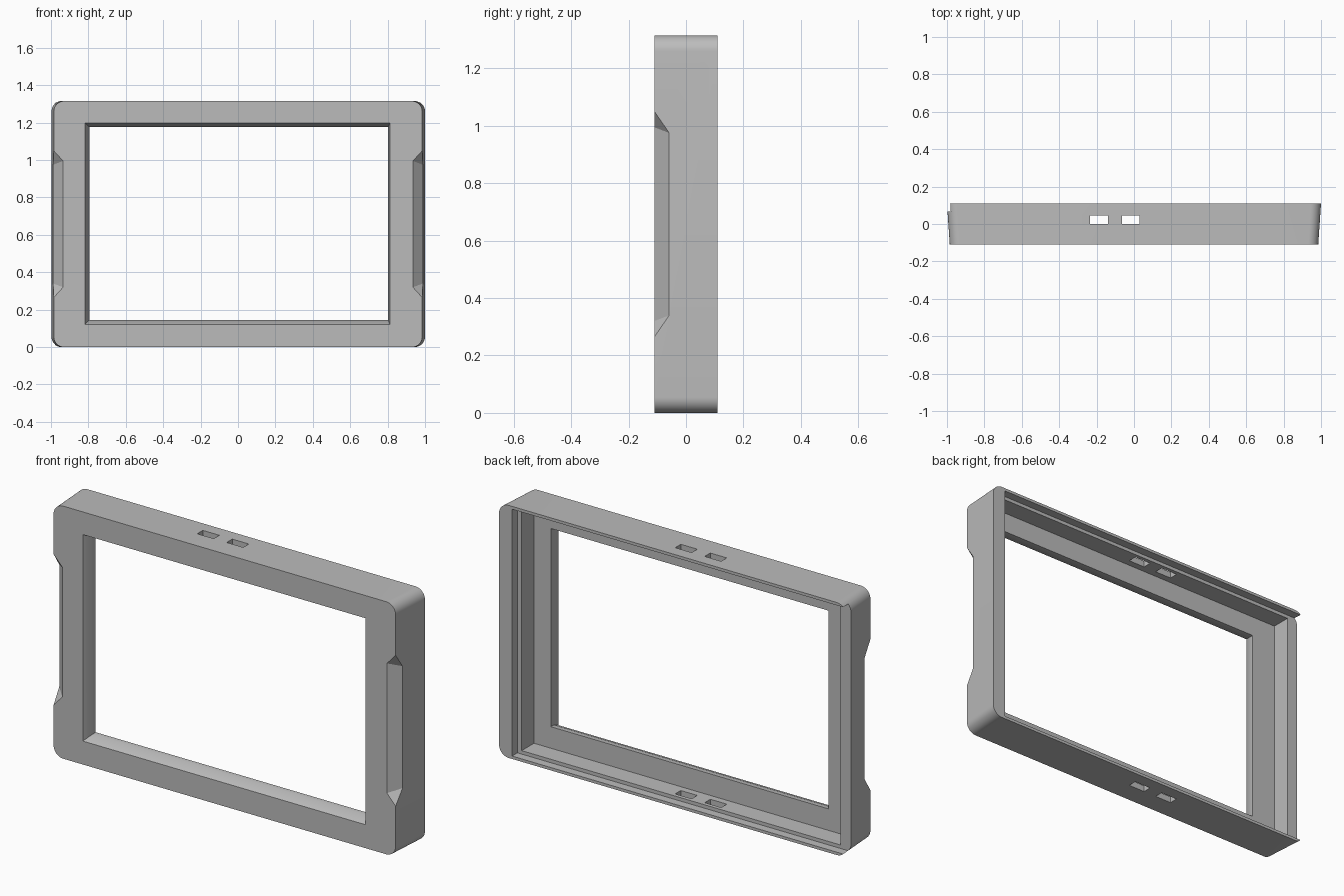
import bpy, bmesh, math
from mathutils import Vector

cube = bpy.data.objects.get("Cube")
if cube:
    bpy.data.objects.remove(cube, do_unlink=True)

HEIGHT = 1.315
FRONT, BACK = -0.11, 0.11
FLOOR, LEDGE = -0.035, 0.066

grey = bpy.data.materials.new("light grey plastic")
grey.use_nodes = True
colour = (0.5, 0.5, 0.5, 1)
grey.diffuse_color = colour
grey.node_tree.nodes["Principled BSDF"].inputs["Base Color"].default_value = colour


def finish(name, bm):
    bmesh.ops.recalc_face_normals(bm, faces=bm.faces)
    mesh = bpy.data.meshes.new(name)
    bm.to_mesh(mesh)
    bm.free()
    mesh.materials.append(grey)
    obj = bpy.data.objects.new(name, mesh)
    bpy.context.collection.objects.link(obj)
    return obj


def loft(name, sections):
    """Solid through (y, outline) sections, outlines being (x, z) loops."""
    bm = bmesh.new()
    rings = [[bm.verts.new((x, y, z)) for x, z in loop] for y, loop in sections]
    for a, b in zip(rings, rings[1:]):
        for i in range(len(a)):
            j = (i + 1) % len(a)
            bm.faces.new((a[i], a[j], b[j], b[i]))
    bm.faces.new(rings[0])
    bm.faces.new(rings[-1])
    return finish(name, bm)


def rect(x0, x1, z0, z1):
    return [(x0, z0), (x1, z0), (x1, z1), (x0, z1)]


def rounded(half, r=0.055, steps=10):
    loop = []
    corners = [(half - r, HEIGHT - r), (r - half, HEIGHT - r),
               (r - half, r), (half - r, r)]
    for k, (cx, cz) in enumerate(corners):
        for i in range(steps + 1):
            a = math.pi / 2 * (k + i / steps)
            loop.append((cx + r * math.cos(a), cz + r * math.sin(a)))
    return loop


def cut(target, cutter):
    cutter.hide_render = True
    mod = target.modifiers.new(cutter.name, "BOOLEAN")
    mod.operation = "DIFFERENCE"
    mod.solver = "EXACT"
    mod.object = cutter
    bpy.context.view_layer.objects.active = target
    bpy.ops.object.modifier_apply(modifier=mod.name)
    bpy.data.objects.remove(cutter, do_unlink=True)


# Outer shell, slightly narrower at the front
frame = loft("display_frame", [(FRONT, rounded(0.985)), (BACK, rounded(1.0))])

# Back cavity and lid channel, open at the right end
cut(frame, loft("cavity", [(y, rect(-0.935, 0.90, 0.033, 1.282)) for y in (FLOOR, 0.09)]))
cut(frame, loft("lid_channel", [(y, rect(-1.2, 0.925, 0.015, 1.30)) for y in (LEDGE, 0.2)]))

# Window with a chamfered front edge
outer = rect(-0.817, 0.812, 0.122, 1.197)
inner = rect(-0.795, 0.803, 0.145, 1.177)
cut(frame, loft("window", [(-0.2, outer), (FRONT, outer), (-0.06, inner), (0.0, inner)]))

# Port slots through the top and bottom walls
for x0, x1 in ((-0.235, -0.14), (-0.065, 0.03)):
    cut(frame, loft("port_slot", [(y, rect(x0, x1, -0.2, 1.5)) for y in (0.0, 0.046)]))

# Slanted grip notches on both sides
for side in (1, -1):
    bm = bmesh.new()
    ends = [Vector((0.935, FRONT, 0.995)), Vector((0.985, FRONT, 1.05)),
            Vector((0.989, -0.058, 0.975))]
    middle = (ends[0] + ends[2]) / 2
    for p in ends:
        q = middle + (p - middle) * 1.6
        bm.verts.new((side * q.x, q.y, q.z))
        bm.verts.new((side * q.x, q.y, HEIGHT - q.z))
    bmesh.ops.convex_hull(bm, input=bm.verts)
    cut(frame, finish("grip_notch", bm))

bpy.ops.object.select_all(action="DESELECT")
frame.select_set(True)
bpy.context.view_layer.objects.active = frame
bpy.ops.object.shade_smooth_by_angle(angle=math.radians(25))
